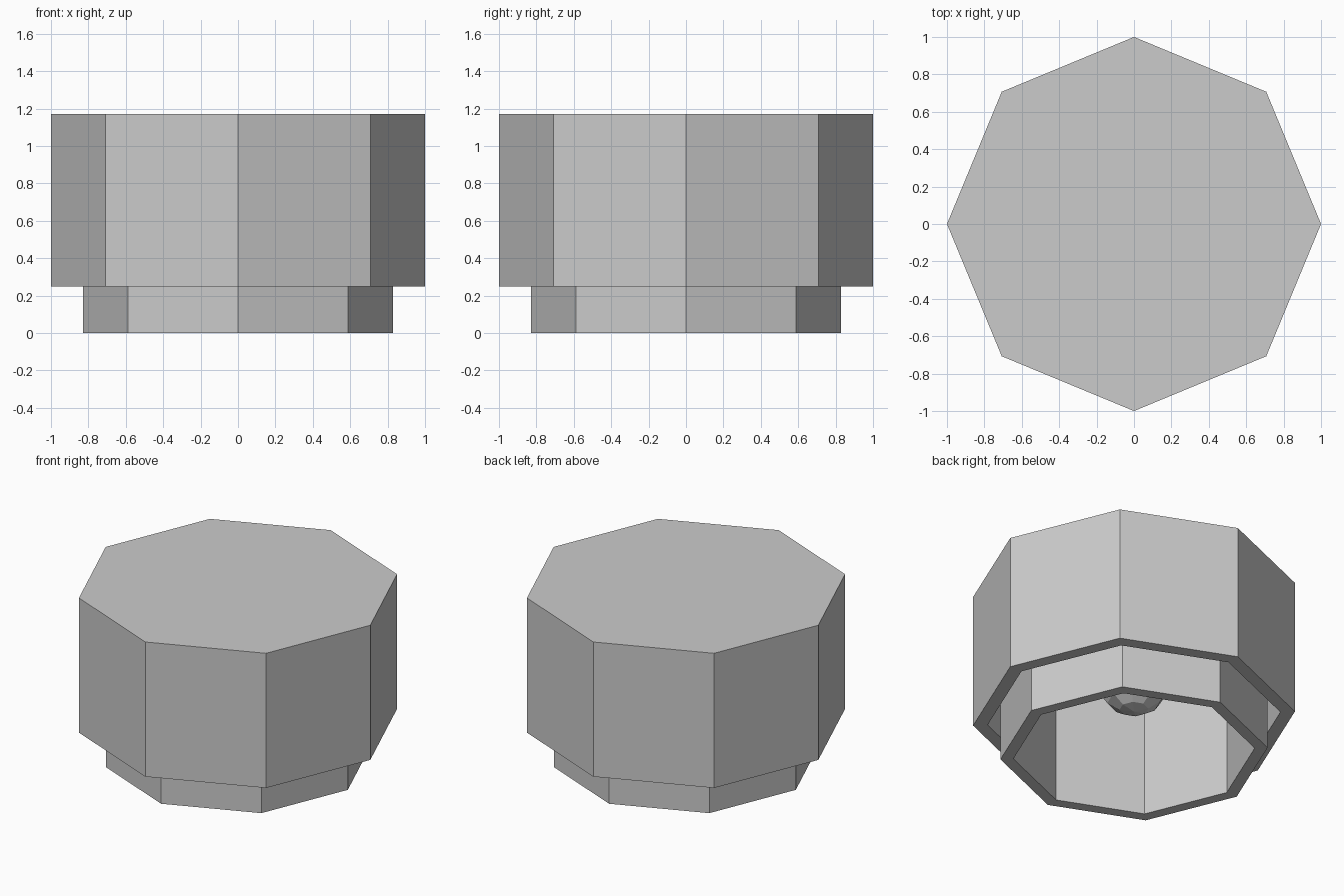
import bpy, bmesh, math

if "Cube" in bpy.data.objects:
    bpy.data.objects.remove(bpy.data.objects["Cube"])

SIDES = 8


def lathe(name, profile):
    """Revolve a closed (radius, z) profile around z; radius 0 becomes a pole."""
    bm = bmesh.new()
    rings = []
    for r, z in profile:
        if r == 0:
            rings.append([bm.verts.new((0, 0, z))] * SIDES)
        else:
            rings.append([bm.verts.new((r * math.cos(math.tau * i / SIDES),
                                        r * math.sin(math.tau * i / SIDES), z))
                          for i in range(SIDES)])
    for a, b in zip(rings, rings[1:] + rings[:1]):
        for i in range(SIDES):
            j = (i + 1) % SIDES
            corners = list(dict.fromkeys((a[i], a[j], b[j], b[i])))
            if len(corners) > 2:
                bm.faces.new(corners)
    bmesh.ops.recalc_face_normals(bm, faces=bm.faces)
    mesh = bpy.data.meshes.new(name)
    bm.to_mesh(mesh)
    bm.free()
    obj = bpy.data.objects.new(name, mesh)
    bpy.context.collection.objects.link(obj)
    return obj


# Outer housing: hollow octagonal cap, open below
lathe("outer_housing", [(0, 1.17), (1, 1.17), (1, 0.25),
                        (0.91, 0.25), (0.91, 1.08), (0, 1.08)])

# Inner sleeve: octagonal tube reaching below the housing
lathe("inner_sleeve", [(0.83, 0), (0.83, 1.1), (0.75, 1.1), (0.75, 0)])

# Bulb hanging on the axis
R, ZC, RINGS = 0.235, 0.535, 8
bulb = [(0, ZC - R)]
for k in range(1, RINGS):
    t = math.pi * k / RINGS
    bulb.append((R * math.sin(t), ZC - R * math.cos(t)))
lathe("bulb", bulb + [(0, ZC + R)])

# Socket joining the bulb to the ceiling
lathe("bulb_socket", [(0, 0.7), (0.12, 0.7), (0.12, 1.1), (0, 1.1)])
